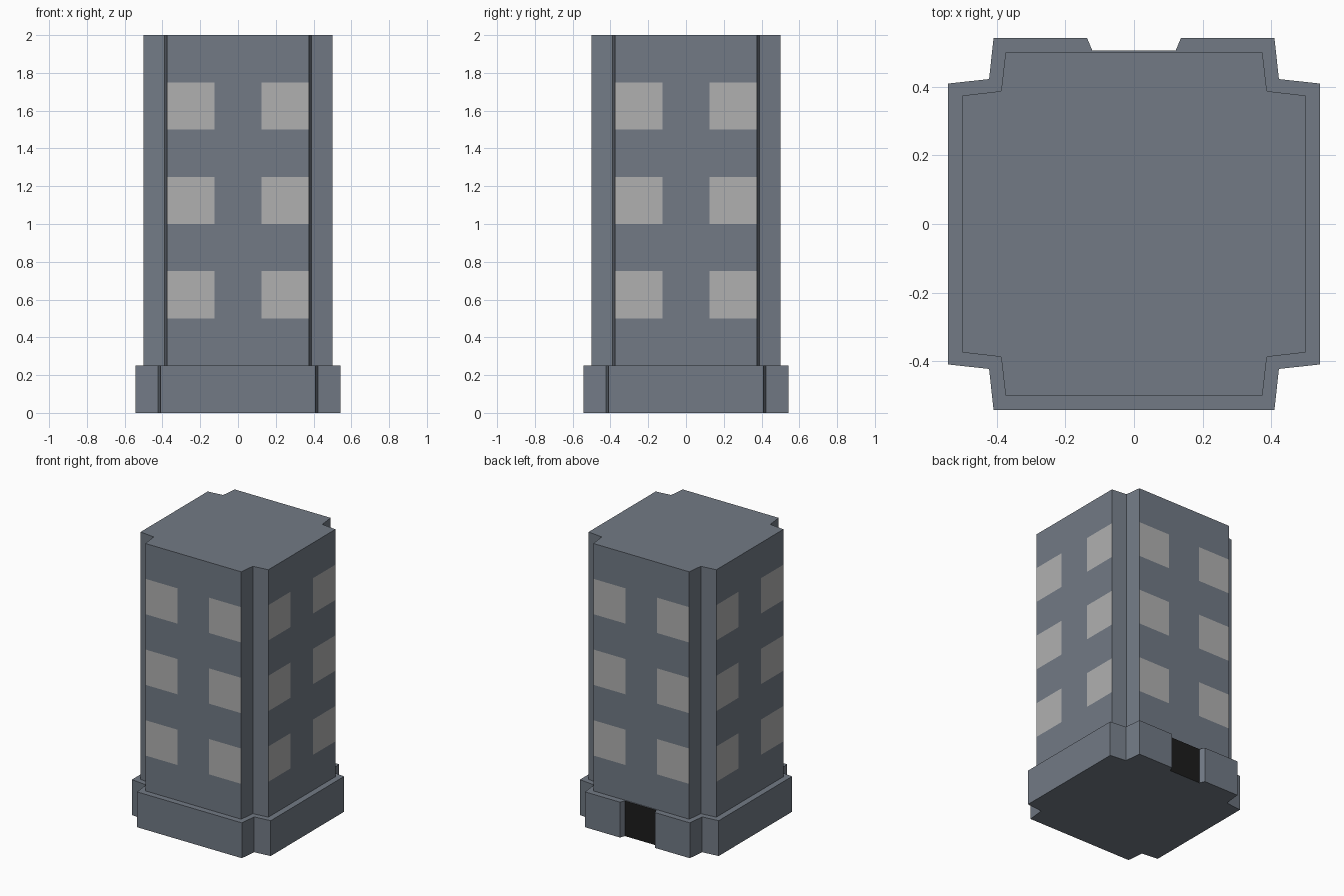
import bpy, bmesh
from mathutils import Matrix, Vector

if "Cube" in bpy.data.objects:
    bpy.data.objects.remove(bpy.data.objects["Cube"])


def material(name, rgb):
    m = bpy.data.materials.new(name)
    m.diffuse_color = (*rgb, 1)
    m.use_nodes = True
    m.node_tree.nodes["Principled BSDF"].inputs["Base Color"].default_value = m.diffuse_color
    return m


WALL = material("slate_wall", (0.168, 0.195, 0.235))
GLASS = material("pale_window", (0.434, 0.434, 0.434))
DARK = material("dark_door", (0.012, 0.012, 0.012))


def notched_square(half, side, inner):
    """Square outline with a small re-entrant notch at each corner."""
    corner = [(half, side), (inner, inner), (side, half)]
    pts = []
    for k in range(4):
        rot = Matrix.Rotation(k * 1.5707963, 2)
        pts += [rot @ Vector(p) for p in corner]
    return pts


def prism(pts, z0, z1):
    bm = bmesh.new()
    face = bm.faces.new([bm.verts.new((p[0], p[1], z0)) for p in pts])
    top = bmesh.ops.extrude_face_region(bm, geom=[face], use_keep_orig=True)["geom"]
    verts = [g for g in top if isinstance(g, bmesh.types.BMVert)]
    bmesh.ops.translate(bm, verts=verts, vec=(0, 0, z1 - z0))
    bmesh.ops.recalc_face_normals(bm, faces=bm.faces)
    return bm


def finish(bm, name, mats):
    me = bpy.data.meshes.new(name)
    bm.to_mesh(me)
    bm.free()
    for m in mats:
        me.materials.append(m)
    ob = bpy.data.objects.new(name, me)
    bpy.context.collection.objects.link(ob)


# Plinth with a splayed doorway recess in the back (+y) side
outline = notched_square(0.543, 0.41, 0.423)
outline[3:3] = [(0.137, 0.543), (0.122, 0.507), (-0.122, 0.507), (-0.137, 0.543)]
bm = prism(outline, 0, 0.25)
for f in bm.faces:
    c = f.calc_center_median()
    if f.normal.y > 0.9 and abs(c.x) < 0.05:
        f.material_index = 1
finish(bm, "plinth", [WALL, DARK])

# Tower shaft: slice the four walls into a grid, then colour the window cells
bm = prism(notched_square(0.5, 0.375, 0.388), 0.25, 2)


def slice_walls(co, no, keep):
    faces = [f for f in bm.faces if keep(f.normal)]
    geom = faces + list({e for f in faces for e in f.edges}) + list({v for f in faces for v in f.verts})
    bmesh.ops.bisect_plane(bm, geom=geom, plane_co=co, plane_no=no)


for i in range(2, 8):
    slice_walls((0, 0, i * 0.25), (0, 0, 1), lambda n: abs(n.z) < 0.5)
for s in (-0.125, 0.125):
    slice_walls((s, 0, 0), (1, 0, 0), lambda n: abs(n.y) > 0.999)
    slice_walls((0, s, 0), (0, 1, 0), lambda n: abs(n.x) > 0.999)
for f in bm.faces:
    c, n = f.calc_center_median(), f.normal
    across = c.x if abs(n.y) > 0.999 else c.y
    is_wall = max(abs(n.x), abs(n.y)) > 0.999
    if is_wall and abs(across) > 0.13 and c.z < 1.75 and int(c.z / 0.25) % 2 == 0:
        f.material_index = 1
finish(bm, "tower_with_windows", [WALL, GLASS])
